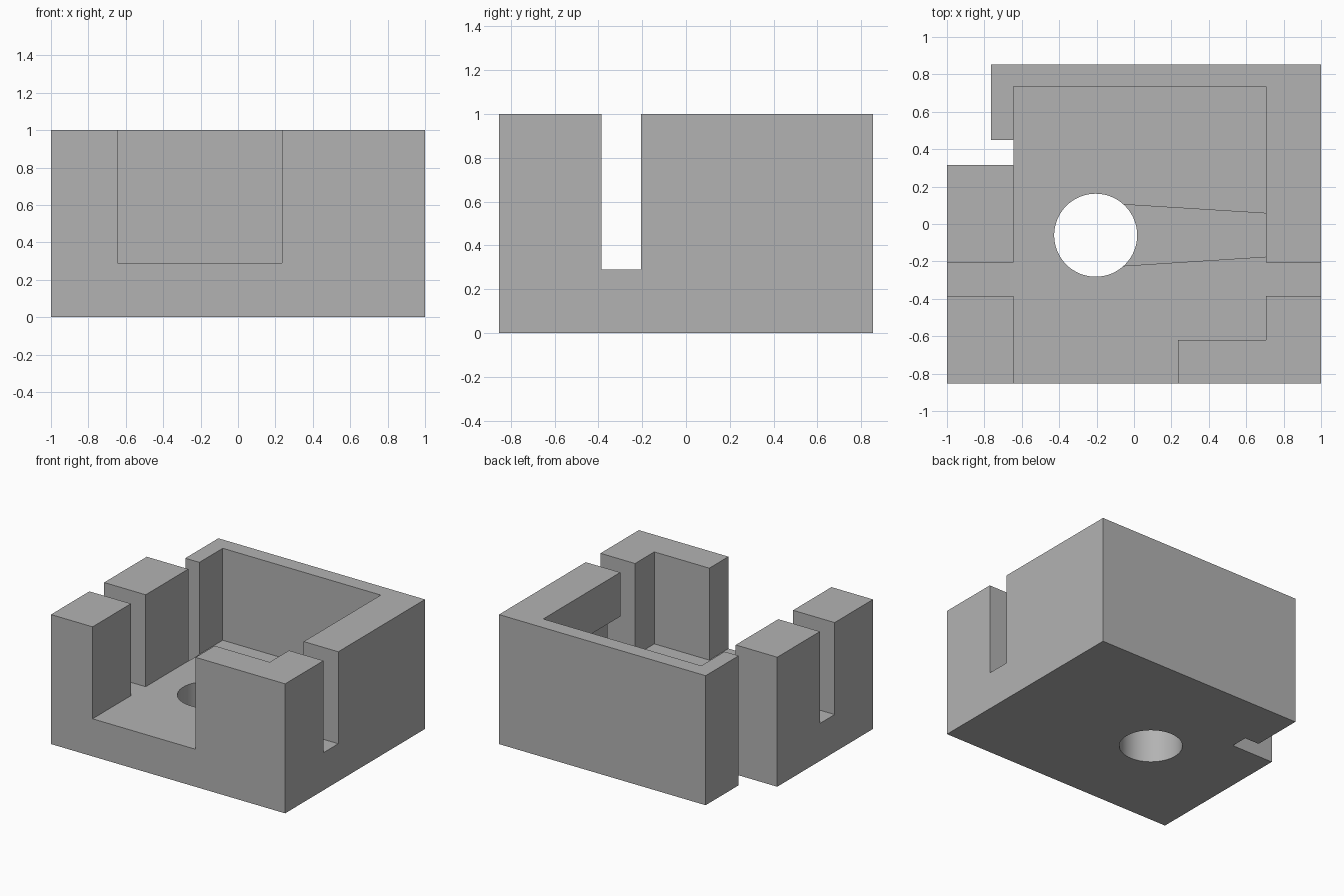
import bpy
import bmesh
import math

cube = bpy.data.objects.get("Cube")
if cube:
    bpy.data.objects.remove(cube, do_unlink=True)

FLOOR = 0.29   # height of the inner floor
TOP = 1.0

grey = bpy.data.materials.new("plain_grey")
grey.use_nodes = True
colour = (0.45, 0.45, 0.45, 1)
grey.diffuse_color = colour
grey.node_tree.nodes["Principled BSDF"].inputs["Base Color"].default_value = colour


def prism(name, outline, z0, z1):
    """Extrude a flat outline from z0 to z1."""
    bm = bmesh.new()
    face = bm.faces.new([bm.verts.new((x, y, z0)) for x, y in outline])
    ext = bmesh.ops.extrude_face_region(bm, geom=[face])
    verts = [v for v in ext["geom"] if isinstance(v, bmesh.types.BMVert)]
    bmesh.ops.translate(bm, verts=verts, vec=(0, 0, z1 - z0))
    bmesh.ops.recalc_face_normals(bm, faces=bm.faces)
    mesh = bpy.data.meshes.new(name)
    bm.to_mesh(mesh)
    bm.free()
    mesh.materials.append(grey)
    obj = bpy.data.objects.new(name, mesh)
    bpy.context.collection.objects.link(obj)
    return obj


def rect(x0, x1, y0, y1):
    return [(x0, y0), (x1, y0), (x1, y1), (x0, y1)]


def cut(target, cutter):
    """Subtract a cutter and discard it."""
    cutter.hide_render = True
    mod = target.modifiers.new("cut", "BOOLEAN")
    mod.operation = "DIFFERENCE"
    mod.solver = "EXACT"
    mod.object = cutter
    bpy.context.view_layer.objects.active = target
    bpy.ops.object.modifier_apply(modifier=mod.name)
    bpy.data.objects.remove(cutter, do_unlink=True)


# Outer block with the stepped back corner and its narrow gap
housing = prism("housing", [
    (-1, -0.853), (1, -0.853), (1, 0.853), (-0.765, 0.853),
    (-0.765, 0.45), (-0.643, 0.45), (-0.643, 0.315), (-1, 0.315)], 0, TOP)

# Inner cavity, open at the front
cut(housing, prism("cavity", [
    (-0.645, -1), (0.235, -1), (0.235, -0.62), (0.705, -0.62),
    (0.705, 0.735), (-0.645, 0.735)], FLOOR, 1.2))

# Slot across both side walls
cut(housing, prism("side_slot", rect(-1.2, 1.2, -0.385, -0.205), FLOOR, 1.2))

# Undercut beneath the left wall
cut(housing, prism("wall_undercut", rect(0.6, 0.815, -0.3, 0.73), FLOOR, 0.66))

# Round hole through the floor
ring = [2 * math.pi * i / 64 for i in range(64)]
cut(housing, prism("floor_hole", [
    (-0.205 + 0.222 * math.cos(a), -0.06 + 0.222 * math.sin(a)) for a in ring],
    -0.2, 0.6))

# Tapered channel from the hole to the wall
cut(housing, prism("floor_channel", [
    (-0.2, -0.233), (0.815, -0.168), (0.815, 0.05), (-0.2, 0.113)],
    FLOOR - 0.1, FLOOR + 0.1))

# Smooth the hole and keep the edges crisp
bpy.ops.object.select_all(action="DESELECT")
housing.select_set(True)
bpy.context.view_layer.objects.active = housing
bpy.ops.object.shade_smooth_by_angle(angle=math.radians(30))
